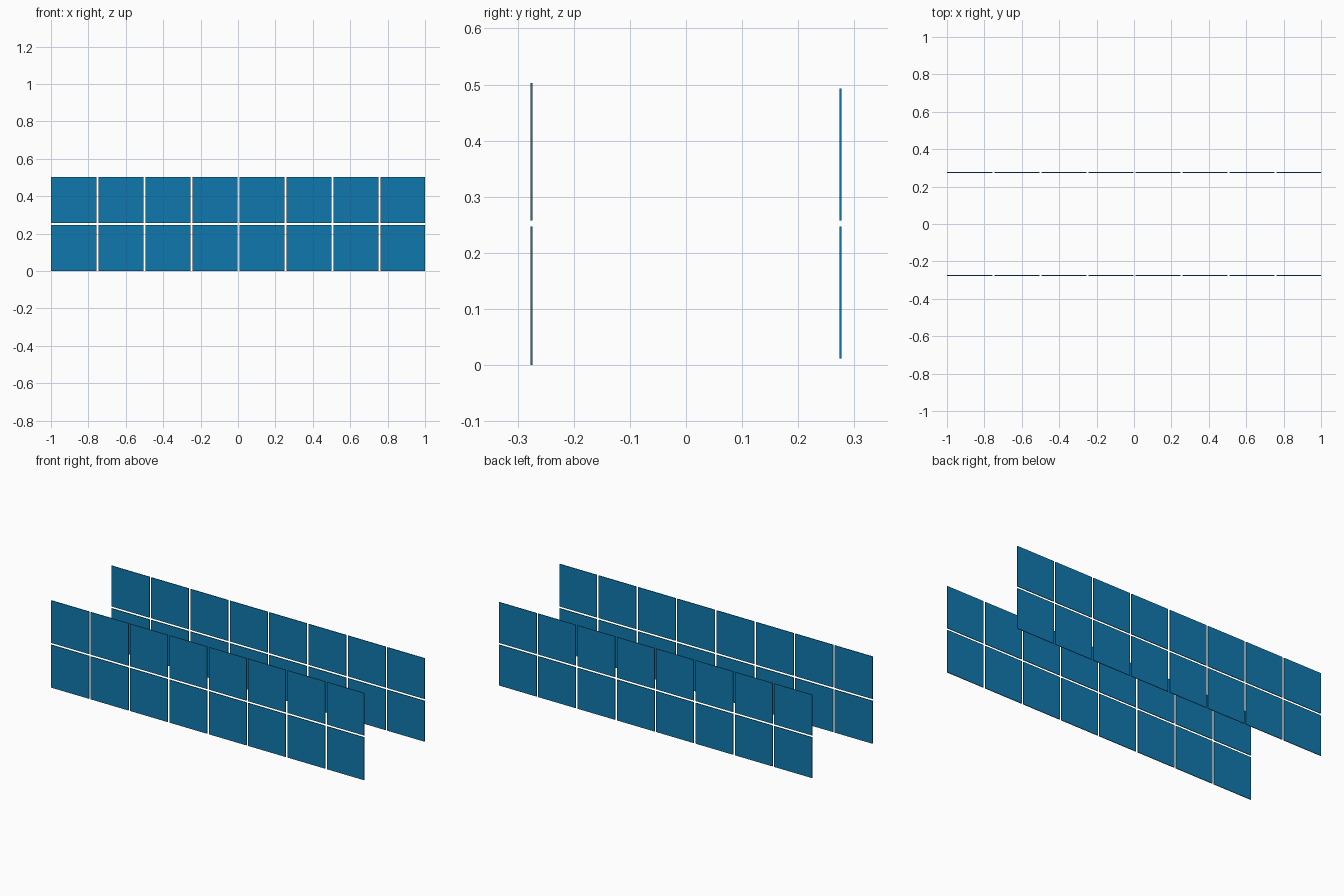
import bpy
import bmesh
from mathutils import Matrix

if "Cube" in bpy.data.objects:
    bpy.data.objects.remove(bpy.data.objects["Cube"])

COLS = 8
GAP = 0.011
THICK = 0.004
PITCH = 0.2513

mat = bpy.data.materials.new("panel_blue")
mat.diffuse_color = (0.005, 0.19, 0.42, 1)
mat.use_nodes = True
mat.node_tree.nodes["Principled BSDF"].inputs["Base Color"].default_value = mat.diffuse_color


def add_panel(name, x0, x1, z0, z1, y):
    """Thin flat rectangular panel centred on depth y."""
    bm = bmesh.new()
    bmesh.ops.create_cube(bm, size=1, matrix=Matrix.Diagonal((x1 - x0, THICK, z1 - z0, 1)))
    mesh = bpy.data.meshes.new(name)
    bm.to_mesh(mesh)
    bm.free()
    mesh.materials.append(mat)
    obj = bpy.data.objects.new(name, mesh)
    obj.location = ((x0 + x1) / 2, y, (z0 + z1) / 2)
    bpy.context.collection.objects.link(obj)


# Column spans: evenly pitched gaps, outer edges at x = -1 and 1
gaps = [0.002 + (i - COLS / 2) * PITCH for i in range(1, COLS)]
lefts = [-1] + [g + GAP / 2 for g in gaps]
rights = [g - GAP / 2 for g in gaps] + [1]

# Two parallel walls of panels; the back wall is slightly shorter
walls = {
    "front": (-0.2755, [(0.0, 0.247), (0.258, 0.503)]),
    "back": (0.2755, [(0.012, 0.247), (0.258, 0.493)]),
}
for side, (y, rows) in walls.items():
    for level, (z0, z1) in zip(("lower", "upper"), rows):
        for i, (x0, x1) in enumerate(zip(lefts, rights), 1):
            add_panel(f"{side}_{level}_panel_{i}", x0, x1, z0, z1, y)
